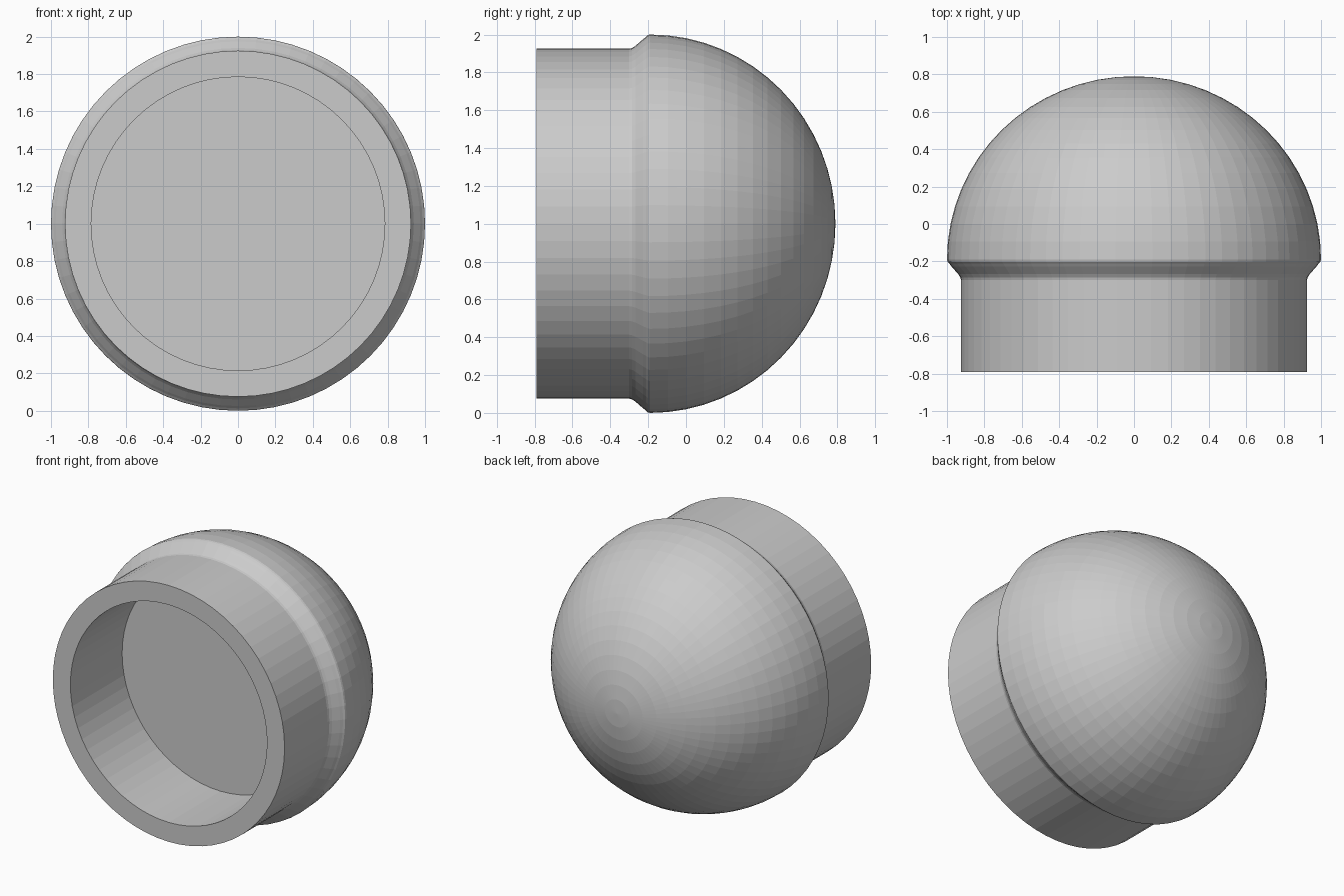
import bpy, bmesh, math
from mathutils import Matrix

if "Cube" in bpy.data.objects:
    bpy.data.objects.remove(bpy.data.objects["Cube"])

SEGMENTS = 64      # sides around the axis
DOME_RINGS = 16    # steps from equator to tip
Y_RIM, Y_EQUATOR, Y_TIP = -0.79, -0.19, 0.79

# Half profile as (radius, y): recess floor, recess wall, rim, collar, flare
profile = [
    (0.0, -0.20), (0.785, -0.20), (0.785, Y_RIM), (0.925, Y_RIM),
    (0.925, -0.30), (0.929, -0.285), (0.940, -0.268),
    (0.975, -0.228), (0.987, -0.212), (0.997, -0.202),
]
# Rounded dome from the equator to the tip
for i in range(DOME_RINGS + 1):
    a = math.pi / 2 * i / DOME_RINGS
    r = math.cos(a) if i < DOME_RINGS else 0.0
    profile.append((r, Y_EQUATOR + (Y_TIP - Y_EQUATOR) * math.sin(a)))


def lathe(name, points):
    """Revolve a half profile around the y axis through z = 1."""
    bm = bmesh.new()
    verts = [bm.verts.new((r, y, 0)) for r, y in points]
    edges = [bm.edges.new(pair) for pair in zip(verts, verts[1:])]
    bmesh.ops.spin(bm, geom=verts + edges, cent=(0, 0, 0), axis=(0, 1, 0),
                   angle=math.tau, steps=SEGMENTS, use_merge=False)
    bmesh.ops.remove_doubles(bm, verts=bm.verts, dist=1e-4)
    bmesh.ops.recalc_face_normals(bm, faces=bm.faces)
    bmesh.ops.transform(bm, matrix=Matrix.Translation((0, 0, 1)), verts=bm.verts)
    mesh = bpy.data.meshes.new(name)
    bm.to_mesh(mesh)
    bm.free()
    obj = bpy.data.objects.new(name, mesh)
    bpy.context.collection.objects.link(obj)
    return obj


# Domed cap with a hollow collar, flat facets
lathe("domed_cap", profile)
